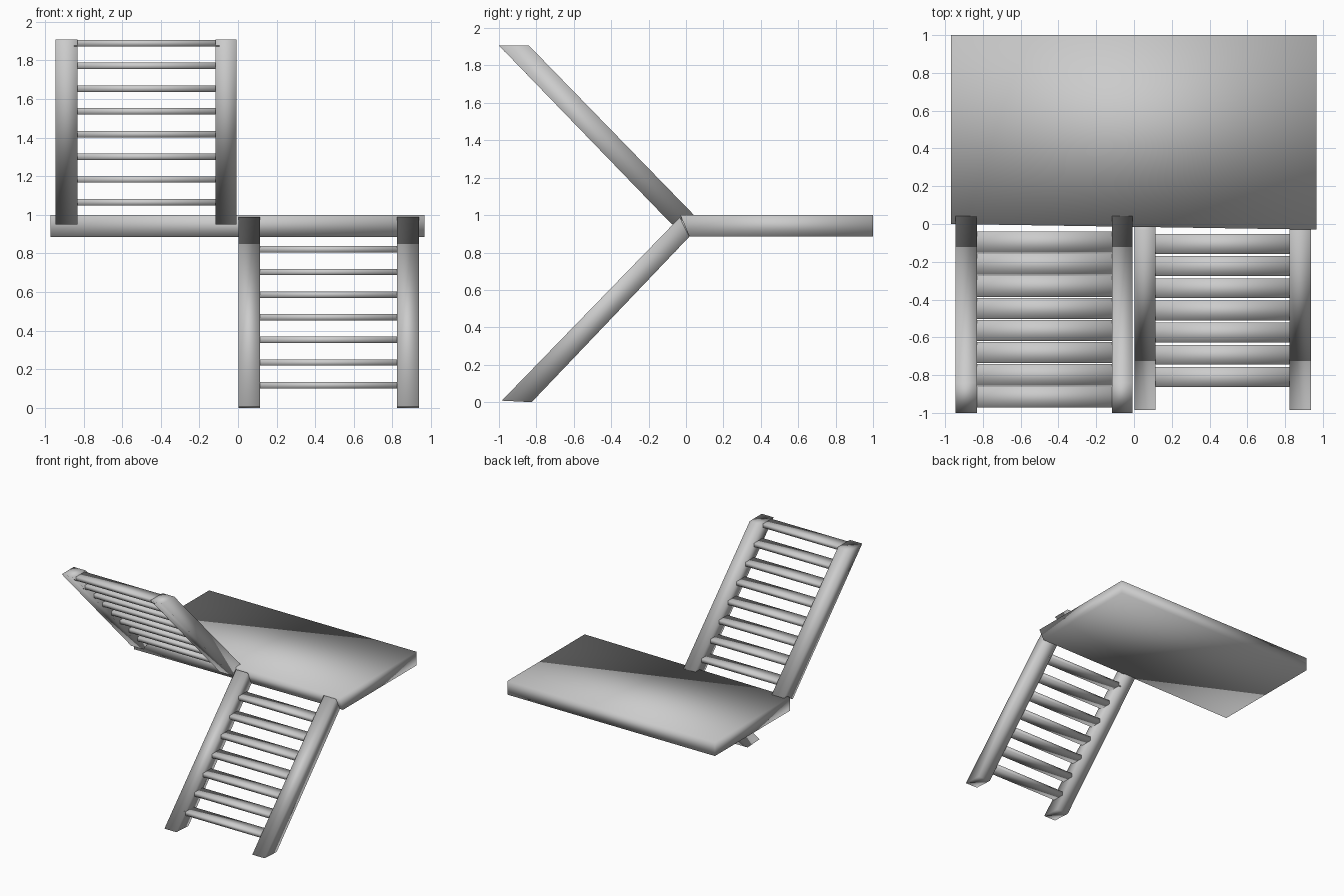
import bpy, bmesh

if "Cube" in bpy.data.objects:
    bpy.data.objects.remove(bpy.data.objects["Cube"])


def loft(name, x0, prof0, x1, prof1=None):
    """Solid between two (y, z) profiles standing at x0 and x1."""
    bm = bmesh.new()
    a = [bm.verts.new((x0, y, z)) for y, z in prof0]
    b = [bm.verts.new((x1, y, z)) for y, z in (prof1 or prof0)]
    n = len(a)
    bm.faces.new(a)
    bm.faces.new(b[::-1])
    for i in range(n):
        j = (i + 1) % n
        bm.faces.new((a[j], a[i], b[i], b[j]))
    bmesh.ops.recalc_face_normals(bm, faces=bm.faces)
    for f in bm.faces:
        f.smooth = True
    me = bpy.data.meshes.new(name)
    bm.to_mesh(me)
    bm.free()
    ob = bpy.data.objects.new(name, me)
    bpy.context.collection.objects.link(ob)
    return ob


def flight(name, rails, profile, count, y, z, dy, dz, depth, thick=0.033):
    """Two sloping stringers with evenly stepped treads let into them."""
    for side, (x0, x1) in zip(("left", "right"), rails):
        loft(f"{name}_stringer_{side}", x0, profile, x1)
    inner0, inner1 = rails[0][1] - 0.02, rails[1][0] + 0.02
    for i in range(count):
        cy, cz = y + i * dy, z + i * dz
        f, b = cy - depth / 2, cy + depth / 2
        t, u = cz + thick / 2, cz - thick / 2
        loft(f"{name}_tread_{i + 1}", inner0,
             [(f, u), (b, u), (b, t), (f, t)], inner1)


# Landing slab, its front edge slightly skewed
loft("landing", -0.97, [(0.0, 0.885), (1.0, 0.885), (1.0, 1.0), (0.0, 1.0)],
     0.967, [(0.018, 0.885), (1.0, 0.885), (1.0, 1.0), (-0.03, 1.0)])

# Lower flight, on the right
flight("lower_flight", [(0.003, 0.115), (0.823, 0.938)],
       [(-0.985, 0.008), (-0.825, 0.0), (0.018, 0.885), (-0.033, 0.988)],
       7, -0.81, 0.118, 0.1175, 0.1172, 0.105)

# Upper flight, on the left
flight("upper_flight", [(-0.945, -0.83), (-0.117, -0.007)],
       [(-1.0, 1.907), (-0.075, 0.95), (0.043, 1.0), (-0.84, 1.907)],
       8, -0.095, 1.065, -0.1172, 0.1177, 0.112)
